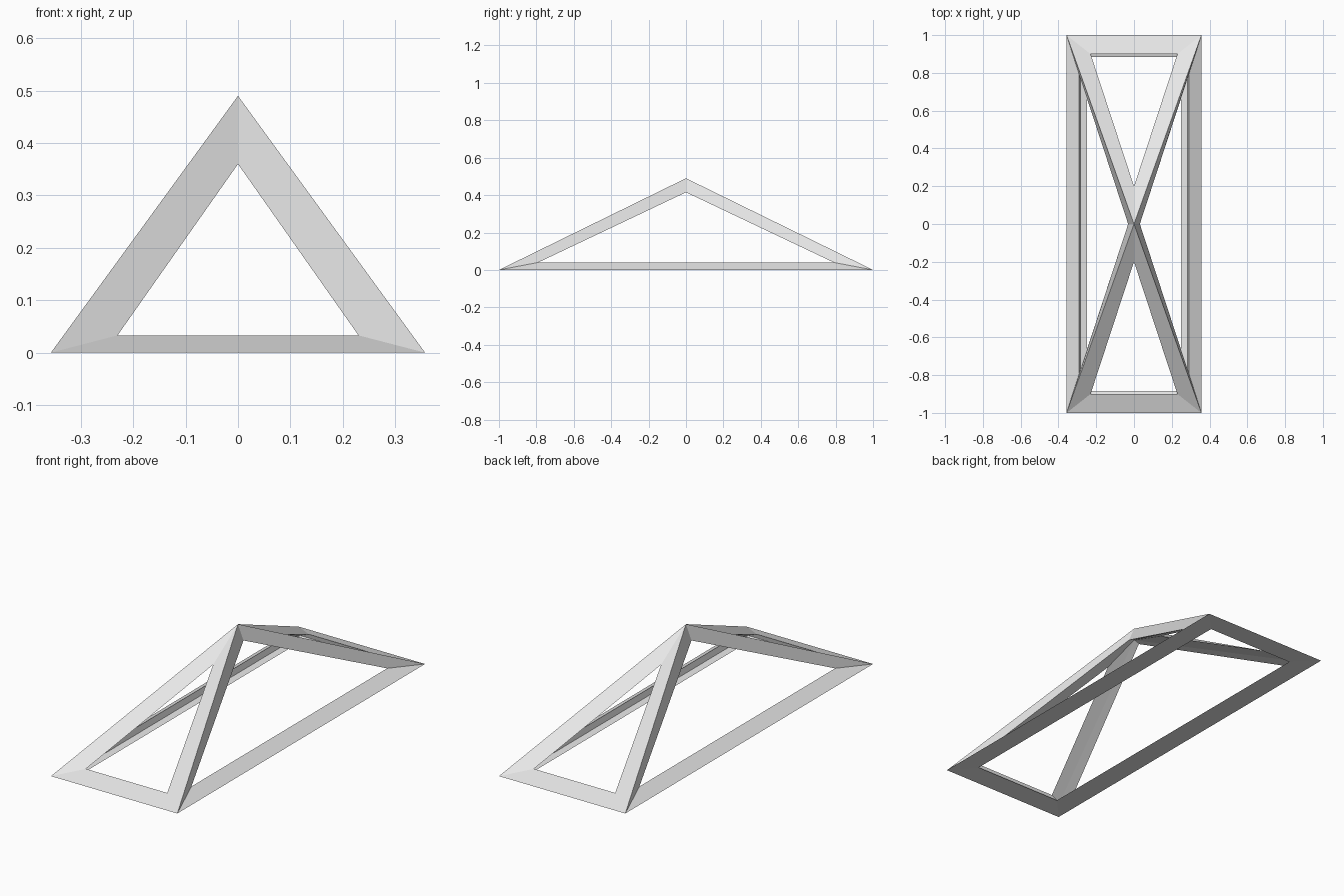
import bpy
import bmesh
from mathutils import Vector

cube = bpy.data.objects.get("Cube")
if cube:
    bpy.data.objects.remove(cube, do_unlink=True)

# One plain grey for the whole frame
grey = bpy.data.materials.new("light_grey")
grey.use_nodes = True
colour = (0.8, 0.8, 0.8, 1)
grey.diffuse_color = colour
grey.node_tree.nodes["Principled BSDF"].inputs["Base Color"].default_value = colour

# Pyramid corners: (x sign, y sign), with (0, 0) as the apex
APEX = (0, 0)
FR, FL, BL, BR = (-1, -1), (1, -1), (1, 1), (-1, 1)


def mirrored(corner, x, y, z):
    return Vector((corner[0] * x, corner[1] * y, z))


def outer(corner):
    return Vector((0, 0, 0.49)) if corner == APEX else mirrored(corner, 0.357, 1, 0)


def inner(corner):
    return Vector((0, 0, 0.426)) if corner == APEX else mirrored(corner, 0.283, 0.906, 0.01)


# Corner of the opening cut in each kind of pyramid face
def opening(face, corner):
    if face == "bottom":
        return mirrored(corner, 0.25, 0.885, 0.004)
    if face in ("front", "back"):
        if corner == APEX:
            return Vector((0, -0.2 if face == "front" else 0.2, 0.36))
        return mirrored(corner, 0.23, 0.9, 0.033)
    if corner == APEX:
        return Vector((0.031 if face == "left" else -0.031, 0, 0.415))
    return mirrored(corner, 0.29, 0.79, 0.04)


# Each strut is a four-sided bar; face_a runs a to b, face_b runs b to a
def strut(name, a, b, face_a, face_b):
    bm = bmesh.new()
    for face, p, q in ((face_a, a, b), (face_b, b, a)):
        lp, lq = opening(face, p), opening(face, q)
        for quad in ((outer(p), outer(q), lq, lp), (lp, lq, inner(q), inner(p))):
            bm.faces.new([bm.verts.new(co) for co in quad])
    bmesh.ops.remove_doubles(bm, verts=bm.verts, dist=0.0001)
    mesh = bpy.data.meshes.new(name)
    bm.to_mesh(mesh)
    bm.free()
    mesh.materials.append(grey)
    bpy.context.collection.objects.link(bpy.data.objects.new(name, mesh))


# Base rails
strut("front_base_rail", FR, FL, "front", "bottom")
strut("left_base_rail", FL, BL, "left", "bottom")
strut("back_base_rail", BL, BR, "back", "bottom")
strut("right_base_rail", BR, FR, "right", "bottom")

# Sloping rafters up to the apex
strut("front_left_rafter", FL, APEX, "front", "left")
strut("back_left_rafter", BL, APEX, "left", "back")
strut("back_right_rafter", BR, APEX, "back", "right")
strut("front_right_rafter", FR, APEX, "right", "front")
